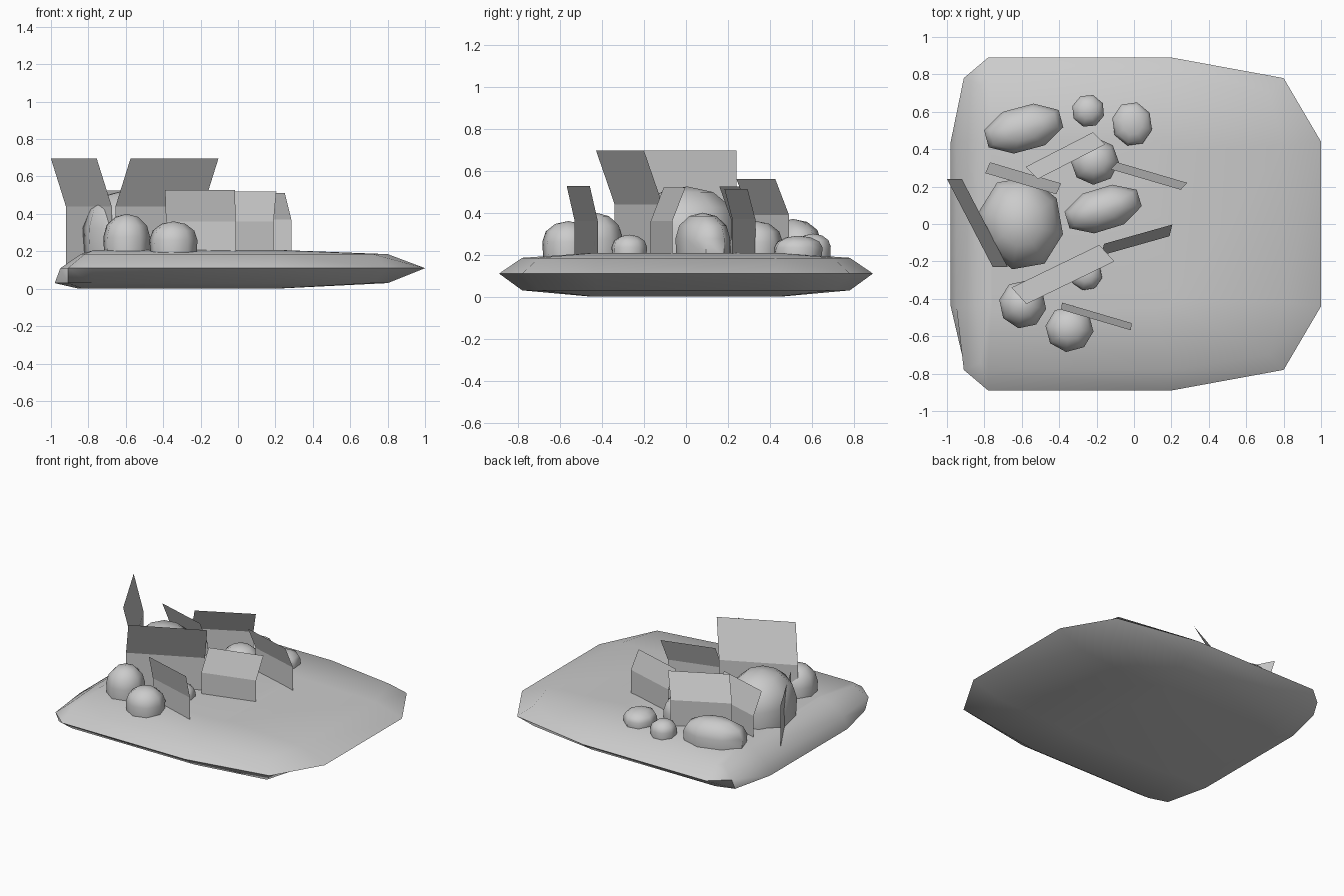
import bpy, bmesh, math
from mathutils import Matrix

if "Cube" in bpy.data.objects:
    bpy.data.objects.remove(bpy.data.objects["Cube"])


def add_object(name, bm, smooth=None):
    me = bpy.data.meshes.new(name)
    bm.to_mesh(me)
    bm.free()
    ob = bpy.data.objects.new(name, me)
    bpy.context.collection.objects.link(ob)
    if smooth:
        bpy.ops.object.select_all(action='DESELECT')
        ob.select_set(True)
        bpy.context.view_layer.objects.active = ob
        bpy.ops.object.shade_smooth_by_angle(angle=math.radians(smooth))
    return ob


# Ground slab: half outlines (back side) mirrored in y and lofted bottom to top
INNER = [(-.85, .40), (-.83, .43), (-.76, .45), (.10, .45), (.19, .44), (.20, .40)]
SHOULDER = [(-.98, .44), (-.91, .74), (-.78, .78), (.20, .78), (.72, .70), (.80, .42)]
RIM = [(-.95, .44), (-.91, .78), (-.78, .89), (.20, .89), (.80, .78), (1.0, .44)]
TOP_EDGE = [(-.84, .44), (-.82, .74), (-.78, .78), (.20, .78), (.72, .70), (.80, .42)]
bm = bmesh.new()
rings = []
for half, z in ((INNER, 0), (SHOULDER, .03), (RIM, .11), (TOP_EDGE, .185), (INNER, .208)):
    pts = half + [(x, -y) for x, y in reversed(half)]
    if z > .2:
        pts = [(max(x, -.77), y) for x, y in pts]
        pts = [(x + .005 * (abs(y) < .42 and x < 0), y) for x, y in pts]
    rings.append([bm.verts.new((x, y, z)) for x, y in pts])
for a, b in zip(rings, rings[1:]):
    for i in range(12):
        j = (i + 1) % 12
        bm.faces.new((a[i], a[j], b[j], b[i]))
bm.faces.new(rings[0])
bm.faces.new(rings[-1])
bmesh.ops.recalc_face_normals(bm, faces=bm.faces)
add_object("ground_slab", bm, 50)

# Boulders: x, y, half length, half width, top z, turn in degrees
BOULDERS = [
    (-.605, .005, .22, .245, .525, 10),
    (-.59, .51, .215, .12, .37, 15),
    (-.245, .605, .085, .085, .30, 5),
    (-.01, .535, .105, .115, .29, 8),
    (-.21, .335, .125, .12, .36, 20),
    (-.165, .08, .21, .115, .40, 17),
    (-.255, -.27, .083, .083, .295, 10),
    (-.595, -.43, .122, .125, .40, 12),
    (-.345, -.56, .125, .12, .36, 15),
]
for n, (x, y, rx, ry, top, turn) in enumerate(BOULDERS, 1):
    h = top - .2
    bm = bmesh.new()
    m = (Matrix.Translation((x, y, .2 + h * .38))
         @ Matrix.Rotation(math.radians(turn), 4, 'Z')
         @ Matrix.Diagonal((rx * 1.04, ry * 1.04, h * .62, 1))
         @ Matrix.Rotation(math.pi / 8, 4, 'Z'))
    bmesh.ops.create_uvsphere(bm, u_segments=8, v_segments=6, radius=1, matrix=m)
    # lower half runs straight down into the slab
    for v in bm.verts:
        if v.co.z < .2 + h * .2:
            d = v.co.xy - m.translation.xy
            if d.length > .01:
                v.co.z = .19 if v.co.z > .2 - h * .18 else .185
                d *= 1.12 if v.co.z > .188 else 1.4
                v.co.x, v.co.y = m.translation.x + d.x, m.translation.y + d.y
            else:
                v.co.z = .185
    add_object(f"boulder_{n}", bm, 60)

# Bent thin sheets: foot line ends, lean of the top edge, bend z, top z, bottom z
SHEETS = [
    ((-.92, .24), (-.675, -.23), (-.08, 0), .44, .695, .13),
    ((-.655, -.34), (-.185, -.112), (.08, -.088), .44, .695, .17),
    ((-.175, -.168), (.19, -.065), (.015, .062), .36, .52, .17),
    ((-.385, -.42), (-.012, -.53), (-.005, -.038), .36, .527, .17),
    ((-.09, .33), (.285, .22), (-.035, -.037), .37, .513, .17),
    ((-.77, .33), (-.39, .217), (-.025, -.058), .36, .525, .17),
    ((-.58, .305), (-.22, .49), (.065, -.065), .39, .56, .17),
]
for n, (a, b, lean, bend, top, low) in enumerate(SHEETS, 1):
    bm = bmesh.new()
    rows = []
    for z, k in ((low, 0), (bend, 0), (top, 1)):
        rows.append([bm.verts.new((p[0] + k * lean[0], p[1] + k * lean[1], z)) for p in (a, b)])
    for r, s in zip(rows, rows[1:]):
        bm.faces.new((r[0], r[1], s[1], s[0]))
    add_object(f"bent_sheet_{n}", bm)
